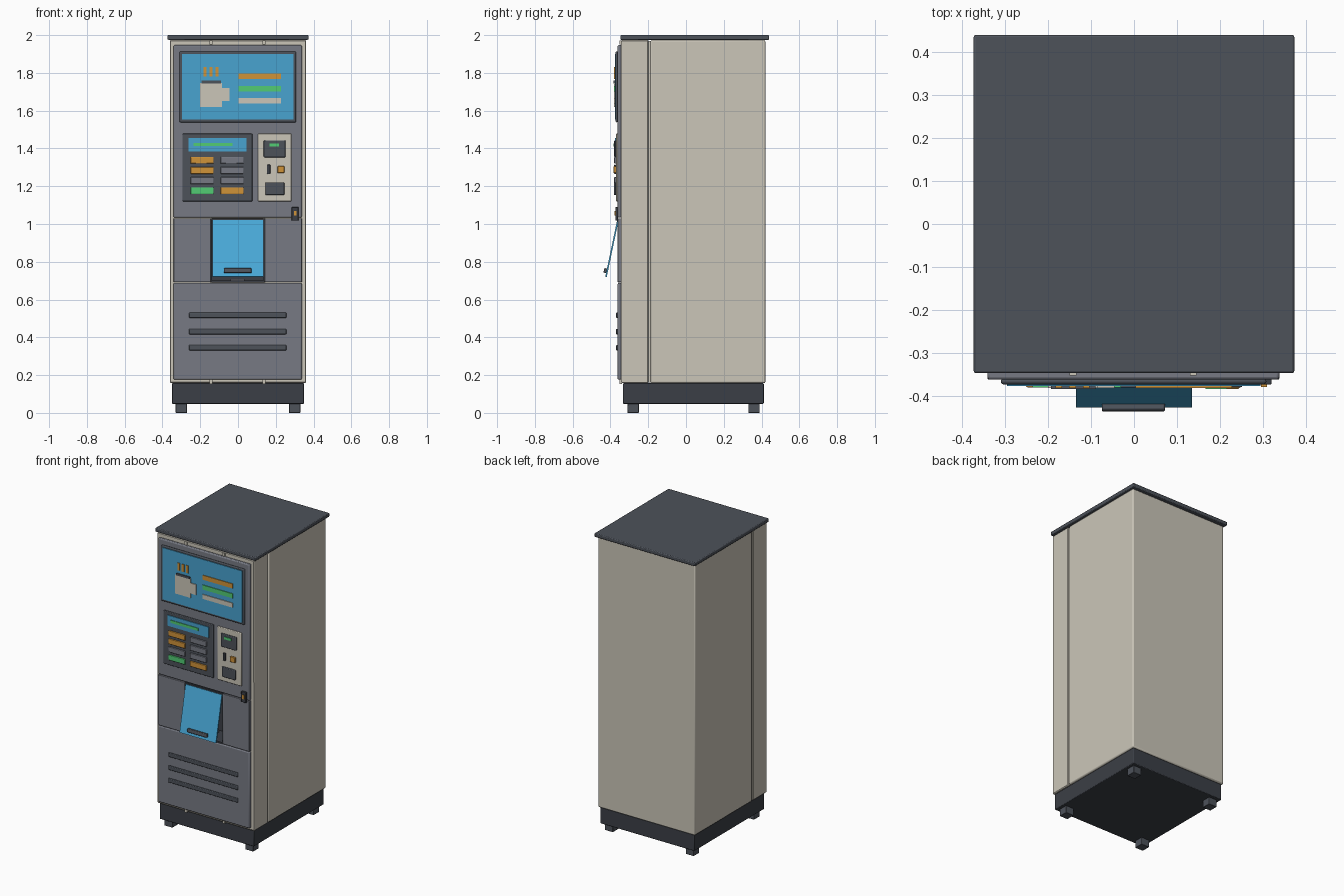
import bpy
import math

cube = bpy.data.objects.get("Cube")
if cube:
    bpy.data.objects.remove(cube, do_unlink=True)


def material(name, hex_code):
    """Flat material from an sRGB hex code."""
    channels = [int(hex_code[i:i + 2], 16) / 255 for i in (0, 2, 4)]
    linear = [c / 12.92 if c < 0.04 else ((c + 0.055) / 1.055) ** 2.4 for c in channels]
    mat = bpy.data.materials.new(name)
    mat.use_nodes = True
    mat.diffuse_color = (*linear, 1)
    mat.node_tree.nodes["Principled BSDF"].inputs["Base Color"].default_value = (*linear, 1)
    return mat


beige = material("warm beige", "CBC6B9")
grey = material("door grey", "777A84")
dark = material("dark grey", "4D525A")
black = material("charcoal", "3B3F46")
blue = material("screen blue", "48A3D0")
flap_blue = material("flap blue", "4AACDC")
orange = material("orange", "D09339")
green = material("green", "52CC74")


def box(name, mat, x, y, z, bevel=0.0):
    """Box spanning the given (min, max) ranges, with optional bevelled edges."""
    spans = (x, y, z)
    bpy.ops.mesh.primitive_cube_add(size=1, location=[sum(s) / 2 for s in spans])
    ob = bpy.context.object
    ob.name = name
    ob.scale = [abs(s[1] - s[0]) for s in spans]
    bpy.ops.object.transform_apply(location=False, rotation=False, scale=True)
    ob.data.materials.append(mat)
    if bevel:
        mod = ob.modifiers.new("edge", "BEVEL")
        mod.width = bevel
        mod.segments = 2
        bpy.ops.object.shade_smooth_by_angle()
    return ob


def plate(name, mat, x, z, front, back, bevel=0.0):
    """Panel on the front, given by its face outline and its depth."""
    return box(name, mat, x, (front, back), z, bevel)


# Cabinet: main shell, front shell, seam filler, lid and plinth
BODY_X = (-0.36, 0.36)
BODY_Z = (0.157, 1.974)
box("main_shell", beige, BODY_X, (-0.188, 0.42), BODY_Z, 0.008)
front_shell = box("front_shell", beige, BODY_X, (-0.343, -0.198), BODY_Z)
box("seam_filler", beige, (-0.352, 0.352), (-0.2, -0.186), (0.16, 1.97))
box("lid", dark, (-0.373, 0.373), (-0.347, 0.44), (1.975, 2.0), 0.005)
box("plinth", black, (-0.35, 0.35), (-0.333, 0.412), (0.048, 0.157), 0.004)
for side, x in (("right", -0.3), ("left", 0.3)):
    for end, y in (("front", -0.28), ("back", 0.36)):
        box(f"{end}_{side}_foot", dark, (x - 0.03, x + 0.03),
            (y - 0.03, y + 0.03), (0, 0.05), 0.003)

# Dispensing niche cut into the front shell
cutter = box("niche_cutter", dark, (-0.143, 0.14), (-0.4, -0.22), (0.69, 1.03))
cut = front_shell.modifiers.new("niche", "BOOLEAN")
cut.object = cutter
cut.operation = "DIFFERENCE"
cut.solver = "EXACT"
bpy.context.view_layer.objects.active = front_shell
bpy.ops.object.modifier_apply(modifier="niche")
bpy.data.objects.remove(cutter, do_unlink=True)
edge = front_shell.modifiers.new("edge", "BEVEL")
edge.width = 0.005

plate("niche_back", black, (-0.143, 0.14), (0.69, 1.03), -0.226, -0.219)
plate("niche_floor", black, (-0.143, 0.14), (0.69, 0.7), -0.36, -0.22)
plate("niche_ceiling", black, (-0.143, 0.14), (1.02, 1.03), -0.36, -0.22)
for name, x in (("right", -0.143), ("left", 0.135)):
    plate(f"niche_{name}_wall", dark, (x, x + 0.006), (0.69, 1.03), -0.355, -0.22)
plate("drip_tray", grey, (-0.04, 0.035), (0.7, 0.71), -0.34, -0.25, 0.002)

# Door panels
DOOR_X = (-0.341, 0.338)
DOOR_Y = (-0.362, -0.34)
plate("upper_door", grey, DOOR_X, (1.034, 1.947), *DOOR_Y, 0.006)
plate("lower_door", grey, DOOR_X, (0.176, 0.688), *DOOR_Y, 0.006)
plate("middle_right_panel", grey, (DOOR_X[0], -0.144), (0.692, 1.03), *DOOR_Y, 0.003)
plate("middle_left_panel", grey, (0.141, DOOR_X[1]), (0.692, 1.03), *DOOR_Y, 0.003)
for x in (-0.142, 0.138):
    for z in (0.165, 1.96):
        plate("hinge_tab", beige, (x - 0.008, x + 0.008), (z - 0.011, z + 0.011), -0.352, -0.34)

# Ventilation slats
for z in (0.345, 0.43, 0.517):
    plate("vent_slat", dark, (-0.26, 0.256), (z - 0.014, z + 0.014), -0.371, -0.36, 0.004)

# Tilted dispensing flap with its handle
flap = plate("dispensing_flap", flap_blue, (-0.135, 0.135), (0.717, 1.024), -0.396, -0.388)
flap.rotation_euler.x = -math.atan2(0.063, 0.3)
handle = plate("flap_handle", dark, (-0.075, 0.072), (0.741, 0.765), -0.435, -0.415, 0.004)
handle.rotation_euler.x = flap.rotation_euler.x

# Display screen with cup picture and menu bars
plate("screen_frame", dark, (-0.31, 0.308), (1.538, 1.913), -0.373, -0.36, 0.006)
plate("screen", blue, (-0.296, 0.294), (1.553, 1.9), -0.377, -0.37)
ICON_Y = (-0.382, -0.375)
plate("cup_body", beige, (-0.2, -0.085), (1.62, 1.747), *ICON_Y)
plate("cup_handle", beige, (-0.086, -0.045), (1.65, 1.72), *ICON_Y)
plate("cup_rim", dark, (-0.193, -0.09), (1.745, 1.759), -0.384, -0.375)
for x in (-0.175, -0.143, -0.111):
    plate("steam_mark", orange, (x - 0.008, x + 0.008), (1.78, 1.83), *ICON_Y)
for mat, z in ((orange, 1.782), (green, 1.716), (beige, 1.653)):
    plate("menu_bar", mat, (0.003, 0.228), (z - 0.015, z + 0.015), *ICON_Y)

# Control panel with selection buttons
plate("control_panel", dark, (-0.295, 0.076), (1.12, 1.478), -0.371, -0.36, 0.004)
plate("control_display", blue, (-0.262, 0.045), (1.385, 1.456), -0.376, -0.37)
plate("display_line", green, (-0.236, -0.03), (1.412, 1.43), -0.38, -0.375)
columns = {-0.19: (orange, orange, grey, green), -0.031: (grey, grey, grey, orange)}
for x, colours in columns.items():
    for row, mat in enumerate(colours):
        z = 1.338 - row * 0.054
        plate("select_button", mat, (x - 0.061, x + 0.061),
              (z - 0.018, z + 0.018), -0.38, -0.37, 0.003)

# Payment panel
plate("payment_panel", beige, (0.106, 0.284), (1.12, 1.478), -0.371, -0.36, 0.004)
plate("card_reader", dark, (0.136, 0.252), (1.353, 1.443), -0.38, -0.37, 0.004)
plate("reader_light", green, (0.166, 0.216), (1.411, 1.427), -0.384, -0.379)
plate("coin_slot", black, (0.153, 0.171), (1.264, 1.314), -0.38, -0.37, 0.003)
plate("return_button", orange, (0.209, 0.245), (1.27, 1.306), -0.384, -0.37, 0.003)
plate("coin_return", dark, (0.146, 0.245), (1.153, 1.221), -0.381, -0.37, 0.004)

# Door lock
plate("door_lock", black, (0.284, 0.32), (1.018, 1.09), -0.374, -0.36, 0.003)
plate("lock_key_plate", orange, (0.296, 0.309), (1.044, 1.07), -0.379, -0.373)
